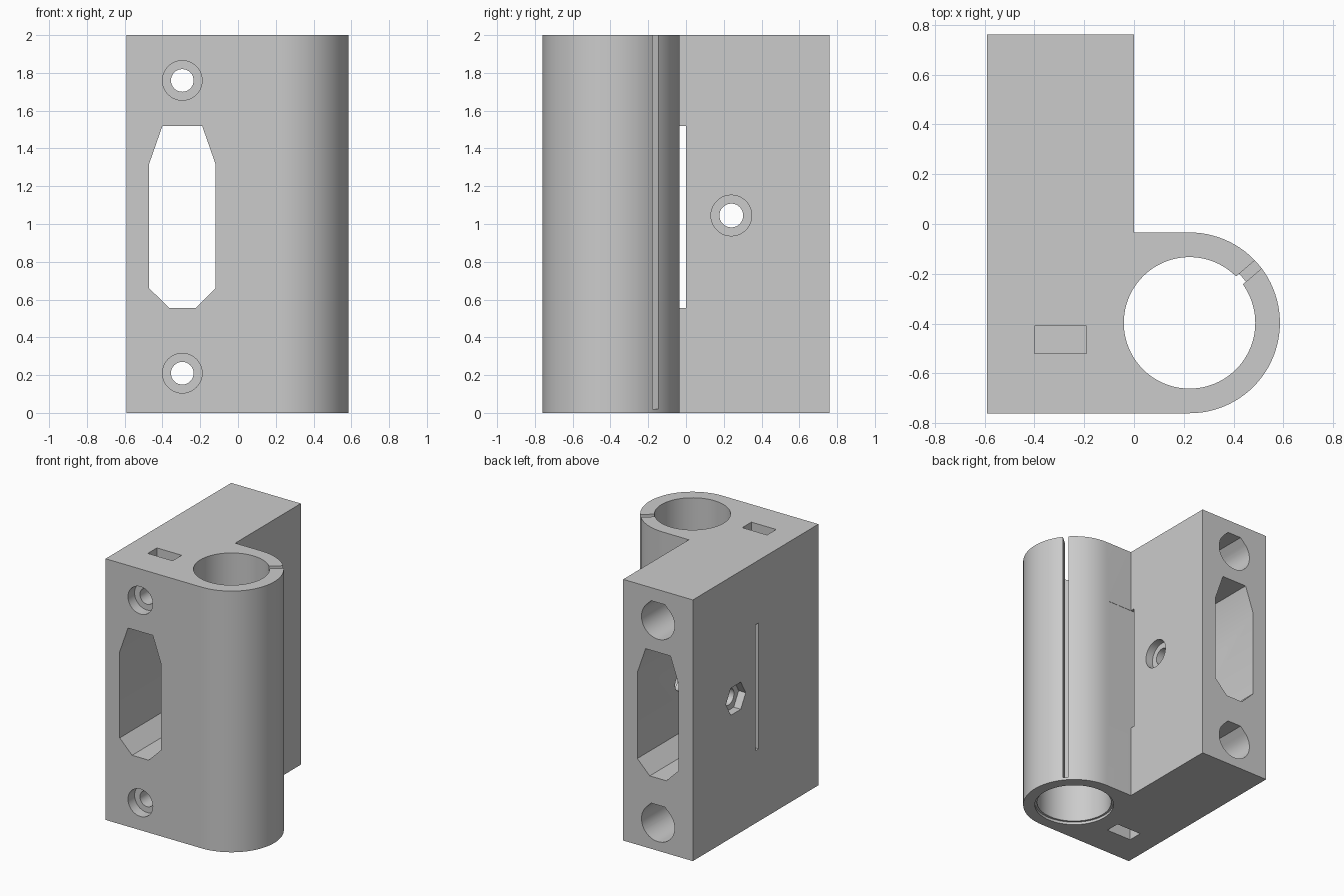
import bpy, bmesh, math

if "Cube" in bpy.data.objects:
    bpy.data.objects.remove(bpy.data.objects["Cube"])

grey = bpy.data.materials.new("light_grey")
grey.use_nodes = True
GREY = (0.6, 0.6, 0.6, 1)
grey.diffuse_color = GREY
grey.node_tree.nodes["Principled BSDF"].inputs["Base Color"].default_value = GREY


def arc(cu, cv, r, start=0, end=360, n=64):
    """Points on an arc; a full circle omits the repeated last point."""
    steps = n if end - start >= 360 else n + 1
    angles = [math.radians(start + (end - start) * i / n) for i in range(steps)]
    return [(cu + r * math.cos(a), cv + r * math.sin(a)) for a in angles]


def rect(u0, u1, v0, v1):
    return [(u0, v0), (u1, v0), (u1, v1), (u0, v1)]


def prism(name, profile, axis, lo, hi):
    """Extrude a closed profile along x, y or z."""
    place = {"x": lambda u, v, w: (w, u, v),
             "y": lambda u, v, w: (u, w, v),
             "z": lambda u, v, w: (u, v, w)}[axis]
    bm = bmesh.new()
    rings = [[bm.verts.new(place(u, v, w)) for u, v in profile] for w in (lo, hi)]
    bm.faces.new(rings[0])
    bm.faces.new(rings[1])
    n = len(profile)
    for i in range(n):
        j = (i + 1) % n
        bm.faces.new((rings[0][i], rings[0][j], rings[1][j], rings[1][i]))
    bmesh.ops.recalc_face_normals(bm, faces=bm.faces)
    mesh = bpy.data.meshes.new(name)
    bm.to_mesh(mesh)
    bm.free()
    mesh.materials.append(grey)
    obj = bpy.data.objects.new(name, mesh)
    bpy.context.collection.objects.link(obj)
    return obj


# Rectangular block with a rounded tube clamp at its front left
CX, CY, R, BORE = 0.223, -0.397, 0.363, 0.264
LEFT, BACK, HEIGHT = -0.59, 0.76, 2.0
outline = [(LEFT, -BACK)] + arc(CX, CY, R, -90, 90, 48)
outline += [(0, CY + R), (0, BACK), (LEFT, BACK)]
bracket = prism("clamp_bracket", outline, "z", 0, HEIGHT)

cutters = []


def cut(*args):
    obj = prism(*args)
    obj.hide_render = True
    cutters.append(obj)


# Tube bore with a shallow lip below, and the clamp slit
cut("tube_bore", arc(CX, CY, BORE, 0, 360, 96), "z", -0.1, 2.1)
cut("bore_lip", arc(CX, CY, BORE + 0.016, 0, 360, 96), "z", -0.1, 0.02)
ca, sa = math.cos(math.radians(40.4)), math.sin(math.radians(40.4))
slit = [(CX + u * ca - v * sa, CY + u * sa + v * ca)
        for u, v in rect(0.2, 0.45, -0.021, 0.021)]
cut("clamp_slit", slit, "z", 0.02, 2.1)

# Faceted window from front to back
MID = -0.295
half = [(0.07, 0.555), (0.175, 0.66), (0.175, 1.32), (0.105, 1.52)]
window = [(MID + u, v) for u, v in half] + [(MID - u, v) for u, v in reversed(half)]
cut("window", window, "y", -0.9, 0.9)

# Thin plate slot across the block
cut("plate_slot", rect(-0.036, 0.0, 0.555, 1.52), "x", -0.7, 0.2)

# Screw holes, front recesses, flat-topped rear wells and nut slots
for label, z in (("lower", 0.21), ("upper", 1.76)):
    cut(label + "_screw_hole", arc(MID, z, 0.06, 0, 360, 32), "y", -0.9, 0.9)
    cut(label + "_recess", arc(MID, z, 0.105, 0, 360, 40), "y", -0.9, -0.68)
    well = arc(MID, z, 0.14, 135, 405, 40)
    well += [(MID + 0.058, z + 0.14), (MID - 0.058, z + 0.14)]
    cut(label + "_well", well, "y", -0.02, 0.9)
    ends = (-0.1, z + 0.105) if z < 1 else (z - 0.105, 2.1)
    cut(label + "_nut_slot", rect(-0.4, -0.19, -0.52, -0.41), "z", *ends)

# Cross screw with a round recess on one side and a hex pocket on the other
cut("side_screw_hole", arc(0.24, 1.045, 0.063, 0, 360, 32), "x", -0.7, 0.1)
cut("side_recess", arc(0.24, 1.045, 0.108, 0, 360, 40), "x", -0.06, 0.1)
cut("side_hex_pocket", arc(0.24, 1.045, 0.12, 0, 360, 6), "x", -0.7, -0.53)

# Apply every cut, then discard the helpers
bpy.context.view_layer.objects.active = bracket
bracket.select_set(True)
for cutter in cutters:
    mod = bracket.modifiers.new(cutter.name, "BOOLEAN")
    mod.operation = "DIFFERENCE"
    mod.solver = "EXACT"
    mod.object = cutter
    bpy.ops.object.modifier_apply(modifier=mod.name)
for cutter in cutters:
    bpy.data.objects.remove(cutter)

bpy.ops.object.shade_smooth_by_angle(angle=math.radians(30))
